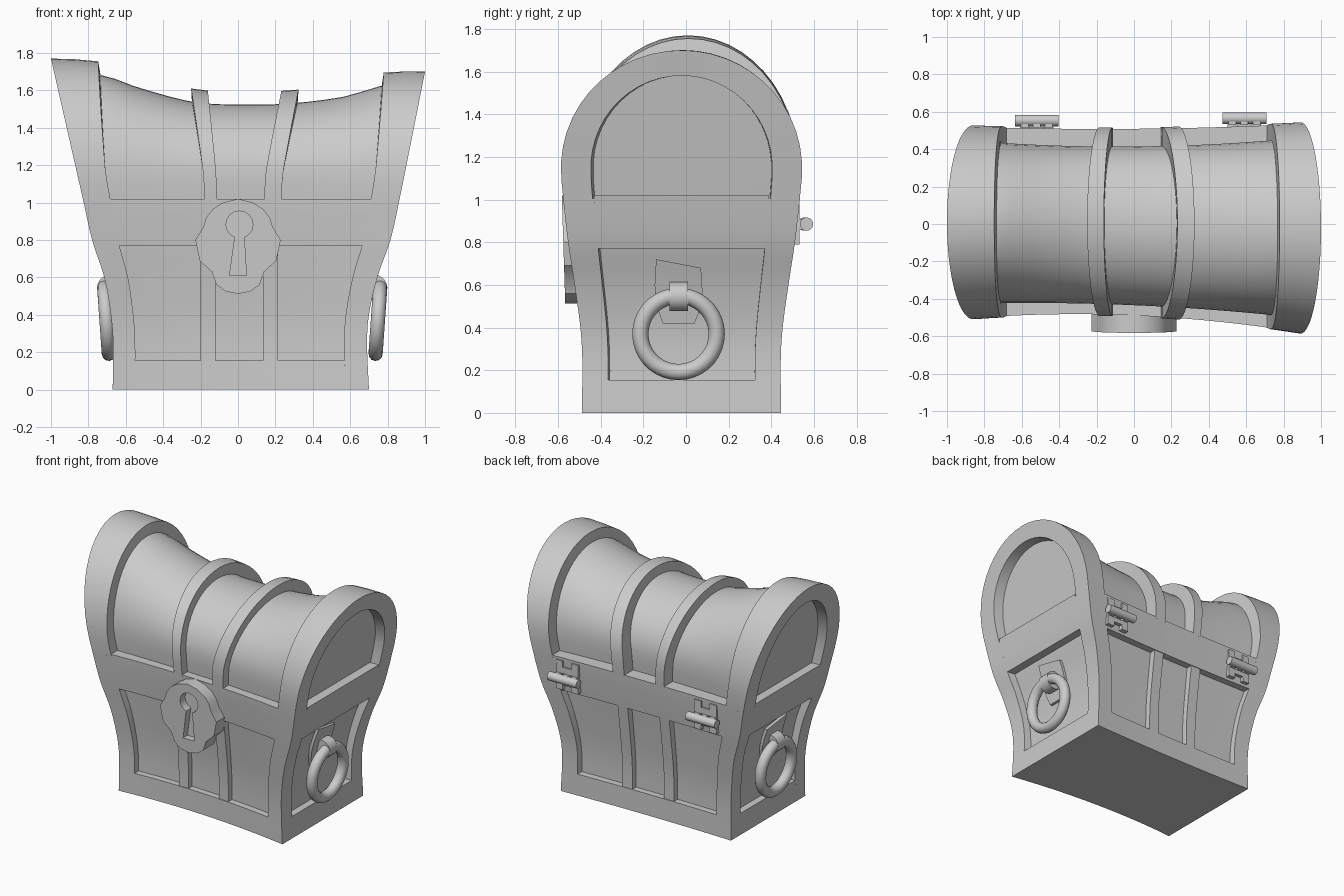
import bpy, bmesh, math
from mathutils import Vector

if "Cube" in bpy.data.objects:
    bpy.data.objects.remove(bpy.data.objects["Cube"])

grey = bpy.data.materials.new("plain grey")
grey.use_nodes = True
grey.diffuse_color = (0.6, 0.6, 0.6, 1)
grey.node_tree.nodes["Principled BSDF"].inputs["Base Color"].default_value = (0.6, 0.6, 0.6, 1)


def lerp(a, b, t):
    return a + (b - a) * t


def table(points, x):
    """Smooth lookup through (x, y) points, flat beyond the ends."""
    x = min(max(x, points[0][0]), points[-1][0])
    i = next(k for k in range(len(points) - 1) if x <= points[k + 1][0])

    def slope(k):
        p, q = points[max(k - 1, 0)], points[min(k + 1, len(points) - 1)]
        return (q[1] - p[1]) / (q[0] - p[0])
    (x0, y0), (x1, y1) = points[i], points[i + 1]
    d, t = x1 - x0, (x - x0) / (x1 - x0)
    ease = t * t * (3 - 2 * t)
    return lerp(y0, y1, ease) + d * t * (1 - t) * ((1 - t) * slope(i) - t * slope(i + 1))


# Outline of the chest: half widths by height, half depth by height, lid top by position
LEVELS = (0, 0.25, 0.4, 0.6, 0.8, 1.0)
DEPTH = list(zip(LEVELS, (0.463, 0.461, 0.47, 0.497, 0.527, 0.55)))
WIDTH_NEG = list(zip(LEVELS, (0.67, 0.668, 0.68, 0.715, 0.78, 0.825))) + [(1.77, 1.0)]
WIDTH_POS = list(zip(LEVELS, (0.70, 0.69, 0.70, 0.745, 0.815, 0.86))) + [(1.70, 1.0)]
LID_TOP = [(-1, 1.77), (-0.75, 1.755), (-0.55, 1.685), (-0.25, 1.608), (0, 1.595),
           (0.28, 1.60), (0.6, 1.64), (0.78, 1.695), (1, 1.70)]
SPRING, RADIUS, DIP = 1.15, 0.56, math.radians(11)


def width(u, z):
    return table(WIDTH_POS if u > 0 else WIDTH_NEG, z)


def mid_y(u):
    return 0.01 - 0.015 * u - 0.016 * u * u


def spread(u):
    return (0.508 + 0.023 * u + 0.034 * u * u) / RADIUS


def body(u, v, z):
    """Point in the lower chest; u and v run -1..1 across width and depth."""
    return u * width(u, z), mid_y(u) + spread(u) * table(DEPTH, z) * v, z


def arch_angle(a):
    return lerp(-DIP, math.pi + DIP, a)


def lid(u, a, off, shift=0):
    """Point on the lid arch, sunk inwards by off and moved back by shift."""
    s, c = math.sin(arch_angle(a)), math.cos(arch_angle(a))
    rise = table(LID_TOP, u) - SPRING - 0.85 * off if s > 0 else 0.76
    z = SPRING + rise * s
    return u * width(u, z), mid_y(u) + shift + (spread(u) * RADIUS - off) * c, z


def finish(name, bm):
    bmesh.ops.recalc_face_normals(bm, faces=bm.faces[:])
    mesh = bpy.data.meshes.new(name)
    bm.to_mesh(mesh)
    bm.free()
    mesh.materials.append(grey)
    obj = bpy.data.objects.new(name, mesh)
    bpy.context.collection.objects.link(obj)
    bpy.ops.object.select_all(action='DESELECT')
    obj.select_set(True)
    bpy.context.view_layer.objects.active = obj
    bpy.ops.object.shade_smooth_by_angle(angle=math.radians(35))


def slab(name, f, na=1, nb=1):
    """Closed curved slab from f(a, b, t), with a and b along it and t through it."""
    bm = bmesh.new()
    g = [[[bm.verts.new(f(i / na, j / nb, t)) for j in range(nb + 1)]
          for i in range(na + 1)] for t in (0, 1)]
    for s in g:
        for i in range(na):
            for j in range(nb):
                bm.faces.new((s[i][j], s[i + 1][j], s[i + 1][j + 1], s[i][j + 1]))
    rim = [(i, 0) for i in range(na)] + [(na, j) for j in range(nb)]
    rim += [(i, nb) for i in range(na, 0, -1)] + [(0, j) for j in range(nb, 0, -1)]
    for (i, j), (k, m) in zip(rim, rim[1:] + rim[:1]):
        bm.faces.new((g[0][i][j], g[0][k][m], g[1][k][m], g[1][i][j]))
    finish(name, bm)


def block(name, u, v, z, nu=1, nz=1):
    slab(name, lambda a, b, t: body(lerp(*u, a), lerp(*v, t), lerp(*z, b)), nu, nz)


def cylinder(name, centre, radius, length, axis, sides=20):
    bm = bmesh.new()
    bmesh.ops.create_cone(bm, cap_ends=True, segments=sides, radius1=radius, radius2=radius, depth=length)
    turn = Vector((0, 0, 1)).rotation_difference(Vector(axis)).to_matrix()
    bmesh.ops.transform(bm, matrix=turn.to_4x4(), verts=bm.verts)
    bmesh.ops.translate(bm, vec=centre, verts=bm.verts)
    finish(name, bm)


def box(name, x, y, z):
    slab(name, lambda a, b, t: (lerp(*x, a), lerp(*y, t), lerp(*z, b)))


# Lower chest: sunken core, corner posts, rails and straps
POST_U, POST_V, LOW, HIGH, RAIL_TOP = 0.823, 0.74, 0.155, 0.77, 1.02
block("body_core", (-0.925, 0.925), (-0.89, 0.89), (0, 1.0), 12, 20)
for sv, face in ((-1, "front"), (1, "back")):
    for su, side in ((-1, "right"), (1, "left")):
        block(f"{face}_{side}_post", (su * POST_U, su), (sv * POST_V, sv), (0, 1.005), 3, 26)
        strap = (-0.2, -0.12) if su < 0 else (0.135, 0.215)
        slab(f"{face}_{side}_body_strap",
             lambda a, b, t: body(lerp(*strap, a) / width(su, lerp(LOW, HIGH, b)),
                                  sv * lerp(0.8, 0.99, t), lerp(LOW, HIGH, b)), 1, 12)
    for part, z in (("bottom", (0, LOW)), ("top", (HIGH, RAIL_TOP))):
        block(f"{face}_{part}_rail", (-POST_U, POST_U), (sv * 0.8, sv), z, 12, 6)
for su, side in ((-1, "right"), (1, "left")):
    for part, z in (("bottom", (0, LOW)), ("top", (HIGH, RAIL_TOP))):
        slab(f"{side}_end_{part}_rail",
             lambda a, b, t: body(su * lerp(0.85, 1, t), lerp(-POST_V, POST_V, a), lerp(*z, b)), 4, 6)

# Lid: sagging barrel, end rims, sunken end panels and two straps
ARC = 28


def barrel(a, b, t):
    u = lerp(-0.87, 0.87, b)
    return lid(u, a, lerp(0.083, 0.2, t), -0.02 * (1 - u * u))


slab("lid_barrel", barrel, ARC, 18)


def lean(a, low, high):
    return lerp(low, high, max(0, math.sin(arch_angle(a))))


for su, side, top_u in ((-1, "right", 0.75), (1, "left", 0.78)):
    slab(f"{side}_lid_rim",
         lambda a, b, t: lid(su * lerp(lean(a, POST_U, top_u), 1, b), a, 0.14 * t), ARC, 2)

    def end_panel(a, b, t):
        u, v = su * lerp(0.8, 0.92, t), -math.cos(math.pi * a)
        top = SPRING + (table(LID_TOP, su) - SPRING - 0.1) * math.sin(math.pi * a)
        z = lerp(0.95, top, b)
        return u * width(u, z), mid_y(u) + (spread(u) * RADIUS - 0.12) * v, z
    slab(f"{side}_lid_end_panel", end_panel, ARC, 6)

for side, u0, u1 in (("right", (-0.215, -0.26), (-0.135, -0.168)), ("left", (0.163, 0.237), (0.268, 0.33))):
    slab(f"{side}_lid_strap",
         lambda a, b, t: lid(lerp(lean(a, *u0), lean(a, *u1), b), a, 0.13 * t), ARC, 1)

# Lock plate with a keyhole cut through to a backing
half = [(0.08, 1.0), (0.135, 0.965), (0.17, 0.92), (0.185, 0.87), (0.228, 0.80),
        (0.205, 0.69), (0.14, 0.63), (0.115, 0.56), (0.065, 0.525)]
outline = [(0, 1.02)] + half + [(0, 0.512)] + [(-x, z) for x, z in reversed(half)]
keyhole = [(-0.045, 0.61), (0.045, 0.61)]
for i in range(15):
    ang = math.radians(lerp(-70, 250, i / 14))
    keyhole.append((0.008 + 0.072 * math.cos(ang), 0.883 + 0.072 * math.sin(ang)))
bm = bmesh.new()
for loop in (outline, keyhole):
    vs = [bm.verts.new((x, lerp(-0.566, -0.582, (z - 0.51) / 0.5), z)) for x, z in loop]
    for p, q in zip(vs, vs[1:] + vs[:1]):
        bm.edges.new((p, q))
bmesh.ops.triangle_fill(bm, use_beauty=True, edges=bm.edges[:])
ext = bmesh.ops.extrude_face_region(bm, geom=bm.faces[:], use_keep_orig=True)
bmesh.ops.translate(bm, vec=(0, 0.13, 0), verts=[e for e in ext["geom"] if isinstance(e, bmesh.types.BMVert)])
finish("lock_plate", bm)
box("keyhole_backing", (-0.08, 0.09), (-0.52, -0.45), (0.58, 0.97))

# Ring handles with back plate and holder
for su, side in ((-1, "right"), (1, "left")):
    def handle_plate(a, b, t):
        z = lerp(0.42, 0.70, b) + 0.02 * b * (1 - 2 * a)
        y = -0.035 + (a - 0.5) * table([(0, 0.15), (0.4, 0.22), (1, 0.21)], b)
        u = su * lerp(0.88, 0.955, t)
        return u * width(u, z), y, z
    slab(f"{side}_handle_plate", handle_plate, 1, 5)
    x = 0.73 if su > 0 else -0.685
    cylinder(f"{side}_handle_holder", (x, -0.035, 0.545), 0.068, 0.087, (0, 1, 0))
    bpy.ops.mesh.primitive_torus_add(major_radius=0.179, minor_radius=0.038, major_segments=36,
                                     minor_segments=12, location=(x + su * 0.018, -0.035, 0.37),
                                     rotation=(0, math.radians(90 + su * 4), 0))
    ring = bpy.context.object
    ring.name = f"{side}_handle_ring"
    ring.data.materials.append(grey)
    bpy.ops.object.shade_smooth_by_angle(angle=math.radians(60))

# Back hinges: pin, two notched leaves and knuckles
for side, x, y in (("right", -0.52, 0.553), ("left", 0.59, 0.565)):
    cylinder(f"{side}_hinge_pin", (x, y, 0.885), 0.031, 0.235, (1, 0, 0))
    for part, z, bridge in (("upper", (0.91, 1.0), (0.91, 0.955)), ("lower", (0.79, 0.86), (0.825, 0.86))):
        box(f"{side}_hinge_{part}_bridge", (x - 0.035, x + 0.035), (y - 0.08, y - 0.034), bridge)
        for i in (-1, 1):
            box(f"{side}_hinge_{part}_tab_{i + 2}", (x + i * 0.035, x + i * 0.09), (y - 0.08, y - 0.034), z)
    for i in (-1, 0, 1):
        box(f"{side}_hinge_knuckle_{i + 2}", (x + i * 0.065 - 0.02, x + i * 0.065 + 0.02),
            (y - 0.06, y), (0.86, 0.91))
